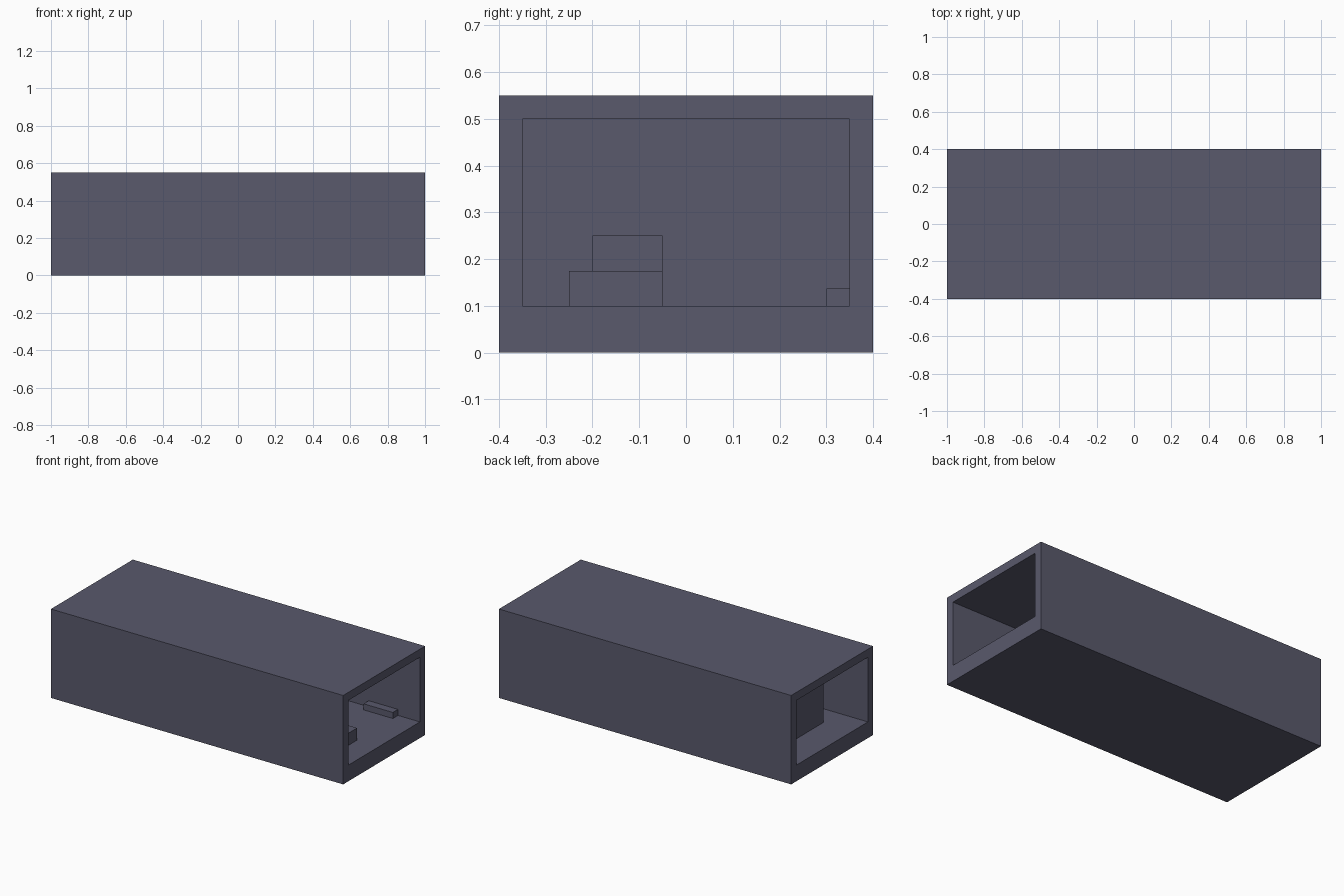
import bpy, bmesh

if "Cube" in bpy.data.objects:
    bpy.data.objects.remove(bpy.data.objects["Cube"])

mat = bpy.data.materials.new("slate grey")
mat.diffuse_color = (0.1, 0.1, 0.15, 1)
mat.use_nodes = True
mat.node_tree.nodes["Principled BSDF"].inputs["Base Color"].default_value = mat.diffuse_color


def box(name, x, y, z):
    """Axis-aligned box from (min, max) ranges."""
    bm = bmesh.new()
    bmesh.ops.create_cube(bm, size=1)
    for v in bm.verts:
        v.co = [r[0] if c < 0 else r[1] for c, r in zip(v.co, (x, y, z))]
    return finish(name, bm)


def finish(name, bm):
    bmesh.ops.recalc_face_normals(bm, faces=bm.faces)
    me = bpy.data.meshes.new(name)
    bm.to_mesh(me)
    bm.free()
    me.materials.append(mat)
    ob = bpy.data.objects.new(name, me)
    bpy.context.collection.objects.link(ob)
    return ob


# Corridor shell: rectangular tube open at both ends
shell = box("corridor_shell", (-1, 1), (-0.4, 0.4), (0, 0.55))
cutter = box("corridor_cutter", (-1.1, 1.1), (-0.35, 0.35), (0.1, 0.5))
cutter.hide_render = True
cutter.hide_viewport = True
mod = shell.modifiers.new("hollow", 'BOOLEAN')
mod.operation = 'DIFFERENCE'
mod.solver = 'EXACT'
mod.object = cutter

# Inner walls: full divider, and a baffle leaving a gap on the front side
box("divider_wall", (-0.025, 0.025), (-0.35, 0.35), (0.1, 0.5))
box("baffle_wall", (-0.8, -0.75), (-0.2, 0.35), (0.1, 0.5))

# Stacked blocks and low ledge near the right-hand end
box("lower_block", (0.65, 0.85), (-0.25, -0.05), (0.1, 0.175))
box("upper_block", (0.65, 0.79), (-0.2, -0.05), (0.175, 0.25))
box("wall_ledge", (0.65, 0.85), (0.3, 0.35), (0.1, 0.1375))
